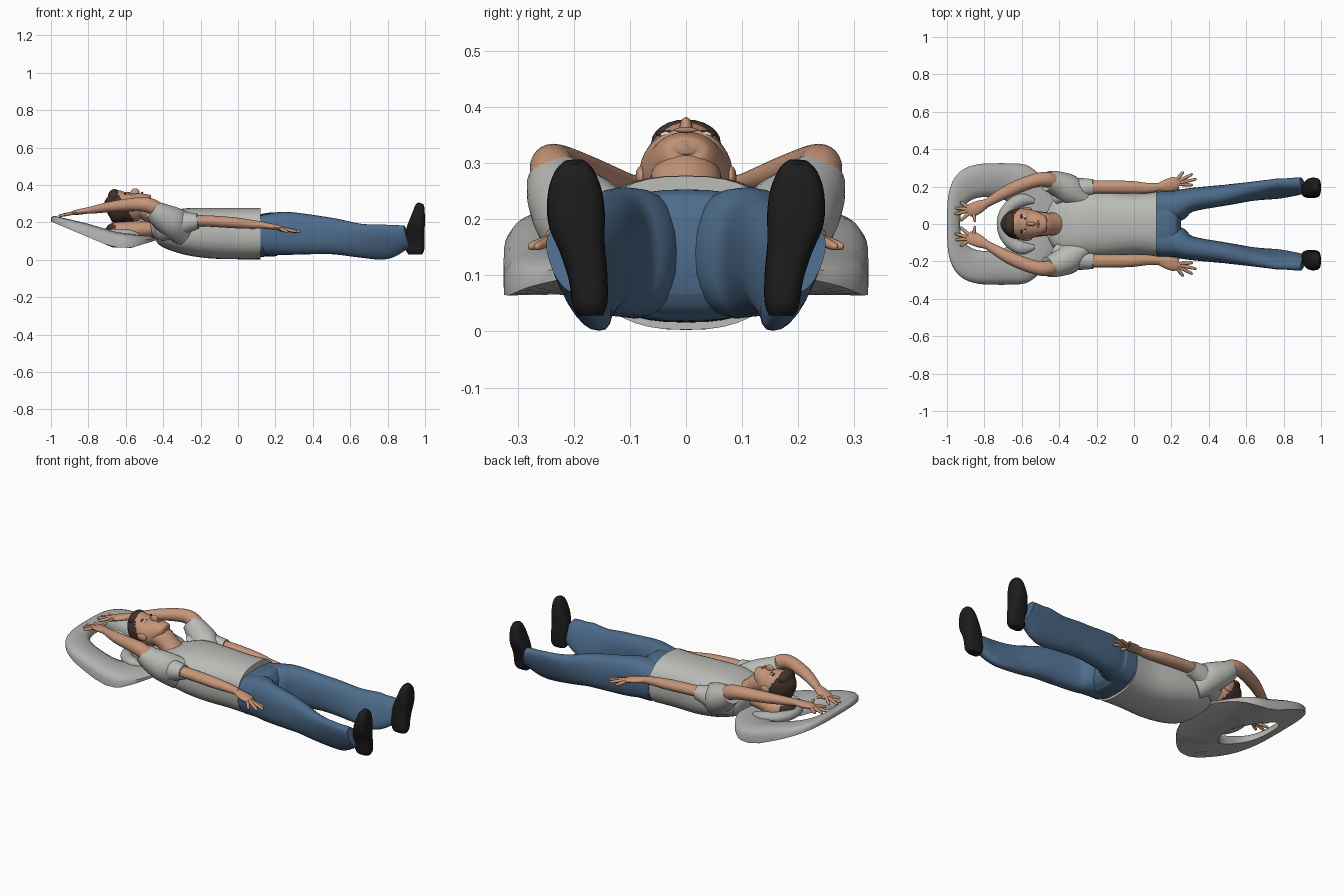
import bpy, bmesh, math
from mathutils import Vector, Matrix

if "Cube" in bpy.data.objects:
    bpy.data.objects.remove(bpy.data.objects["Cube"])

def mat(name, r, g, b):
    m = bpy.data.materials.new(name)
    m.diffuse_color = (r, g, b, 1)
    m.use_nodes = True
    m.node_tree.nodes["Principled BSDF"].inputs["Base Color"].default_value = m.diffuse_color
    return m

SKIN = mat("skin", .56, .30, .19)
SHIRT = mat("shirt grey", .50, .50, .48)
PAD = mat("pillow grey", .44, .44, .43)
DENIM = mat("denim blue", .075, .15, .26)
HAIR = mat("dark brown hair", .055, .03, .022)
SHOE = mat("black leather", .012, .012, .012)
WHITE = mat("eye white", .7, .7, .7)
LIP = mat("lip", .45, .21, .14)

def finish(name, bm, mats, mirror=False):
    bmesh.ops.recalc_face_normals(bm, faces=bm.faces)
    me = bpy.data.meshes.new(name)
    bm.to_mesh(me)
    bm.free()
    ob = bpy.data.objects.new(name, me)
    bpy.context.collection.objects.link(ob)
    for m in mats:
        me.materials.append(m)
    if mirror:
        mod = ob.modifiers.new("mirror", 'MIRROR')
        mod.use_axis = (False, True, False)
    bpy.ops.object.select_all(action='DESELECT')
    ob.select_set(True)
    bpy.context.view_layer.objects.active = ob
    bpy.ops.object.shade_smooth_by_angle(angle=math.radians(50))
    return ob

def curve(pts, sub):
    """Catmull-Rom through tuples of any length."""
    p = [pts[0]] + list(pts) + [pts[-1]]
    out = []
    for i in range(1, len(p) - 2):
        for k in range(sub):
            t = k / sub
            out.append([.5 * (2*b + (c-a)*t + (2*a-5*b+4*c-d)*t*t + (3*b-a-3*c+d)*t**3)
                        for a, b, c, d in zip(p[i-1], p[i], p[i+1], p[i+2])])
    out.append(list(pts[-1]))
    return out

def tube(name, pts, m, mirror=False, ref=(0, 0, 1), n=24, sub=5, power=1.0, rule=None, lean=None):
    """Sections (x, y, z, side radius, ref radius) lofted into a smooth body."""
    c = curve([p if len(p) == 5 else (*p, p[3]) for p in pts], sub)
    pos = [Vector(q[:3]) for q in c]
    bm = bmesh.new()
    rings = []
    for i, q in enumerate(c):
        t = (pos[min(i+1, len(c)-1)] - pos[max(i-1, 0)]).normalized()
        s = t.cross(Vector(ref)).normalized()
        u = s.cross(t)
        ring = []
        for k in range(n):
            a = 2 * math.pi * k / n
            ca, sa = math.cos(a), math.sin(a)
            ca = math.copysign(abs(ca)**power, ca)
            sa = math.copysign(abs(sa)**power, sa)
            v = pos[i] + s*ca*q[3] + u*sa*q[4]
            if lean:
                v.y += lean(v.x) * (v.z - pos[i].z)
            ring.append(bm.verts.new(v))
        rings.append(ring)
    for a, b in zip(rings, rings[1:]):
        for k in range(n):
            bm.faces.new((a[k], a[(k+1) % n], b[(k+1) % n], b[k]))
    bm.faces.new(rings[0])
    bm.faces.new(rings[-1])
    mats = m if isinstance(m, list) else [m]
    if rule:
        for f in bm.faces:
            f.material_index = int(rule(f.calc_center_median()))
    return finish(name, bm, mats, mirror)

def ball(name, c, r, m, mirror=False):
    bm = bmesh.new()
    bmesh.ops.create_uvsphere(bm, u_segments=20, v_segments=12, radius=1,
                              matrix=Matrix.Translation(c) @ Matrix.Diagonal((*r, 1)))
    return finish(name, bm, [m], mirror)

# Shirt body
tube("shirt", [(-.465, 0, .165, .06, .035), (-.43, 0, .168, .13, .068), (-.37, 0, .157, .175, .10),
               (-.28, 0, .152, .182, .124), (-.15, 0, .143, .177, .135), (0, 0, .14, .163, .137),
               (.12, 0, .14, .172, .137)], SHIRT, n=40, power=.8)

# Jeans
tube("jeans_hips", [(.09, 0, .122, .165, .108), (.15, 0, .132, .172, .116), (.2, 0, .137, .168, .116),
                    (.23, 0, .137, .13, .1), (.25, 0, .137, .07, .07)], DENIM, n=40, power=.8)
tube("jeans_leg", [(.13, .09, .13, .083, .108), (.22, .096, .14, .086, .115), (.3, .128, .14, .064, .113),
                   (.5, .156, .127, .055, .097), (.65, .177, .103, .045, .09), (.78, .19, .096, .039, .094),
                   (.86, .2, .113, .039, .075), (.905, .207, .125, .037, .06)], DENIM, True, power=.85,
     lean=lambda x: .35 * min(1, max(0, (x - .45) / .3)))

# Shoes, toes pointing up and slightly out
tube("shoe", [(.947, .17, .028, .022, .036), (.947, .171, .05, .031, .048), (.947, .175, .1, .035, .05),
              (.947, .185, .15, .041, .05), (.957, .195, .2, .051, .043), (.966, .198, .25, .048, .033),
              (.972, .199, .285, .035, .025), (.977, .2, .302, .018, .014)],
     SHOE, True, ref=(1, 0, 0), power=.65)

# Lowered pair of arms
tube("lower_sleeve", [(-.42, .14, .17, .05, .07), (-.36, .175, .185, .065, .075), (-.29, .19, .198, .056, .06),
                      (-.215, .198, .207, .042, .04)], SHIRT, True)
tube("lower_arm", [(-.27, .197, .21, .036, .03), (-.15, .198, .207, .035, .03), (-.02, .196, .198, .034, .029),
                   (.07, .192, .19, .028, .024), (.14, .197, .185, .021, .018)], SKIN, True)
# Raised pair of arms
tube("raised_sleeve", [(-.28, .14, .16, .06, .09), (-.35, .185, .2, .08, .085), (-.41, .215, .235, .068, .07),
                       (-.462, .23, .27, .055, .052)], SHIRT, True)
tube("raised_arm", [(-.4, .22, .24, .042), (-.46, .237, .285, .041), (-.53, .232, .297, .037),
                    (-.66, .183, .286, .034, .03), (-.79, .11, .265, .022, .019)], SKIN, True)

def hand(name, a, b, tips):
    a, b = Vector(a), Vector(b)
    tube(name + "_palm", [(*a, .021, .018), (*a.lerp(b, .4), .033, .016), (*a.lerp(b, .8), .036, .014),
                          (*b, .028, .009)], SKIN, True, n=16)
    for i, t in enumerate(tips):
        t = Vector(t)
        base = a.lerp(b, .75).lerp(t, .15)
        tube(f"{name}_finger_{i+1}", [(*base, .010), (*base.lerp(t, .6), .009), (*base.lerp(t, .92), .007),
                                      (*t, .003)], SKIN, True, n=10, sub=3)

hand("lower_hand", (.13, .196, .185), (.235, .22, .17),
     [(.265, .28, .15), (.315, .268, .15), (.335, .24, .15), (.315, .208, .148), (.24, .18, .155)])
hand("raised_hand", (-.785, .113, .267), (-.885, .065, .25),
     [(-.93, .118, .24), (-.955, .085, .235), (-.958, .052, .235), (-.93, .015, .24), (-.85, .012, .262)])

# Neck and head, hair coloured by a slanted hairline
tube("neck", [(-.57, 0, .27, .06, .05), (-.5, 0, .268, .064, .055), (-.45, 0, .235, .06, .052),
              (-.39, 0, .185, .07, .05)], SKIN)
tube("head", [(-.708, 0, .285, .012, .015), (-.698, 0, .287, .04, .045), (-.665, 0, .287, .07, .085),
              (-.61, 0, .28, .083, .083), (-.555, 0, .284, .078, .078), (-.505, 0, .31, .06, .052),
              (-.475, 0, .326, .04, .027), (-.465, 0, .328, .015, .012)],
     [SKIN, HAIR], n=40, sub=8, rule=lambda p: p.x < -.627 + (.33 - p.z) * .6)
ball("hair_front", (-.66, 0, .336), (.036, .062, .042), HAIR)
ball("nose", (-.55, 0, .36), (.024, .012, .022), SKIN)
ball("lips", (-.512, 0, .359), (.006, .021, .005), LIP)
ball("ear", (-.575, .08, .275), (.03, .01, .02), SKIN, True)
ball("eye_white", (-.583, .031, .350), (.008, .015, .007), WHITE, True)
ball("iris", (-.583, .031, .354), (.006, .006, .005), HAIR, True)
ball("eyebrow", (-.602, .033, .352), (.005, .021, .006), HAIR, True)

# Second head resting low in the pillow
tube("low_head", [(-.71, 0, .15, .015, .015), (-.68, 0, .15, .055, .045), (-.61, 0, .148, .078, .06),
                  (-.53, 0, .16, .07, .05), (-.44, 0, .165, .06, .04)],
     [SKIN, HAIR], rule=lambda p: p.x < -.66 or (p.z < .13 and p.x < -.56))

# Pillow: sloping ring with a rounded outer rim and a wide oval hole
def along(x, table):
    for (x0, z0), (x1, z1) in zip(table, table[1:]):
        if x <= x1:
            return z0 + (z1 - z0) * max(0, (x - x0) / (x1 - x0))
    return table[-1][1]

LOW = [(-1, .205), (-.67, .066), (-.57, .064), (-.42, .11)]
TOP = [(-1, .24), (-.8, .193), (-.65, .148), (-.42, .122)]
bm = bmesh.new()
N = 72
rows = []
for i in range(N):
    a = 2 * math.pi * i / N
    ca, sa = math.cos(a), math.sin(a)
    e = .6
    out = Vector((-.71 + .29 * math.copysign(abs(ca)**e, ca), .325 * math.copysign(abs(sa)**e, sa)))
    if out.x > -.6:
        out.y *= 1 - .35 * ((out.x + .6) / .18)**2
    hole = Vector((-.78 + .15 * math.copysign(abs(ca)**.8, ca), .145 * math.copysign(abs(sa)**.8, sa)))
    row = []
    # fraction towards the hole, fraction of the height
    for f, h in ((0, 0), (0, .5), (.06, .75), (.18, .93), (.4, 1), (.75, .92), (.95, .7), (1, .4), (1, 0), (.5, 0)):
        p = out.lerp(hole, f)
        lo, hi = along(p.x, LOW), along(p.x, TOP)
        row.append(bm.verts.new((p.x, p.y, lo + (hi - lo) * h)))
    rows.append(row)
for i in range(N):
    a, b = rows[i], rows[(i+1) % N]
    for k in range(len(a)):
        j = (k+1) % len(a)
        bm.faces.new((a[k], a[j], b[j], b[k]))
finish("pillow", bm, [PAD])

# Curved neck cushion around the low head
arc = []
for i in range(9):
    a = math.radians(70 + 220 * i / 8)
    r = .012 if i in (0, 8) else .034
    arc.append((-.575 + .125 * math.cos(a), .13 * math.sin(a), .135, r, r * .85))
tube("neck_cushion", arc, PAD, n=20)
